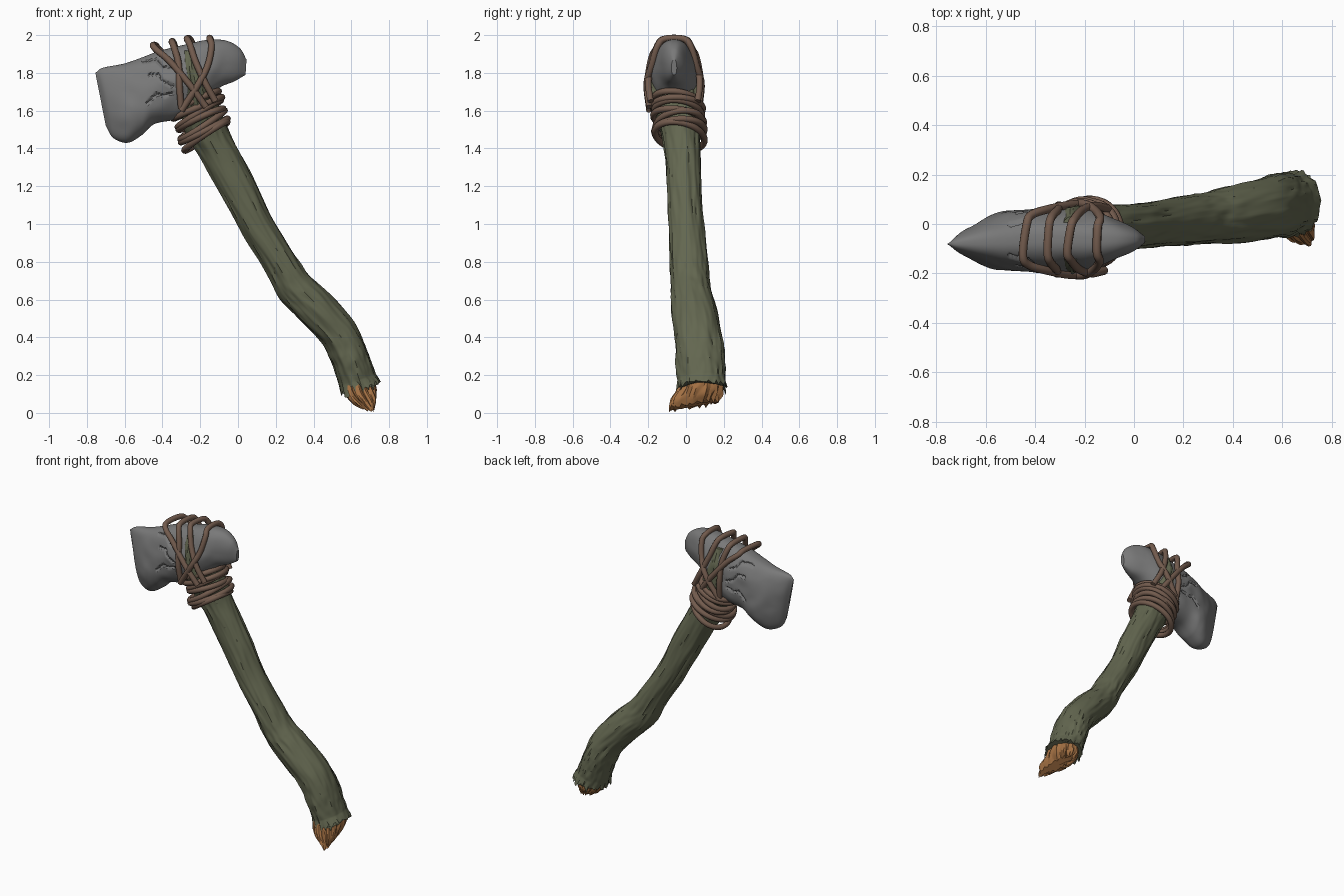
import bpy, bmesh, math, random
from mathutils import Vector, noise

random.seed(4)
if "Cube" in bpy.data.objects:
    bpy.data.objects.remove(bpy.data.objects["Cube"])


def material(name, r, g, b):
    mat = bpy.data.materials.new(name)
    mat.use_nodes = True
    mat.diffuse_color = (r, g, b, 1)
    mat.node_tree.nodes["Principled BSDF"].inputs["Base Color"].default_value = (r, g, b, 1)
    return mat


stone = material("grey stone", .19, .19, .19)
bark = material("green bark", .125, .135, .08)
cord = material("brown cord", .17, .105, .075)
wood = material("bare wood", .36, .16, .055)


def spline_at(points, t):
    """Smooth curve through the points, t from 0 to 1."""
    f = t * (len(points) - 1)
    i = min(int(f), len(points) - 2)
    f -= i
    b, c = points[i], points[i + 1]
    a = points[i - 1] if i else b * 2 - c
    d = points[i + 2] if i + 2 < len(points) else c * 2 - b
    return b + (c - a) * (f / 2) + (a * 2 - b * 5 + c * 4 - d) * (f * f / 2) \
        + (b * 3 - a - c * 3 + d) * (f ** 3 / 2)


def loft(name, stations, rings, sides, mat, power, shape, angle):
    """Skin a tube over (centre, side axis, up axis) stations."""
    centres, us, vs = zip(*stations)
    bm = bmesh.new()
    loops = []
    for i in range(rings + 1):
        t = i / rings
        c, u, v = (spline_at(list(p), t) for p in (centres, us, vs))
        loop = []
        for k in range(sides):
            a = math.tau * k / sides
            side = math.copysign(abs(math.cos(a)) ** power, math.cos(a))
            p = c + u * side + v * math.sin(a)
            loop.append(bm.verts.new(shape(p, c, t, a)))
        loops.append(loop)
    for low, high in zip(loops, loops[1:]):
        for k in range(sides):
            n = (k + 1) % sides
            bm.faces.new((low[k], low[n], high[n], high[k]))
    bm.faces.new(loops[0])
    bm.faces.new(loops[-1])
    bmesh.ops.recalc_face_normals(bm, faces=bm.faces)
    mesh = bpy.data.meshes.new(name)
    bm.to_mesh(mesh)
    bm.free()
    obj = bpy.data.objects.new(name, mesh)
    bpy.context.collection.objects.link(obj)
    mesh.materials.append(mat)
    bpy.ops.object.select_all(action="DESELECT")
    obj.select_set(True)
    bpy.context.view_layer.objects.active = obj
    bpy.ops.object.shade_smooth_by_angle(angle=math.radians(angle))


def rope(name, points, closed=False, radius=.0175):
    curve = bpy.data.curves.new(name, "CURVE")
    curve.dimensions = "3D"
    curve.bevel_depth = radius
    curve.bevel_resolution = 3
    curve.use_fill_caps = True
    line = curve.splines.new("POLY")
    line.points.add(len(points) - 1)
    for target, p in zip(line.points, points):
        target.co = (*p, 1)
    line.use_cyclic_u = closed
    line.use_smooth = True
    curve.materials.append(cord)
    bpy.context.collection.objects.link(bpy.data.objects.new(name, curve))


# Stone head: top x, top z, bottom x, bottom z, half thickness
head_y = -.063
head_rows = [
    (-.755, 1.80, -.70, 1.52, .006), (-.715, 1.827, -.66, 1.455, .05),
    (-.60, 1.85, -.585, 1.43, .10), (-.50, 1.885, -.51, 1.47, .122),
    (-.42, 1.915, -.44, 1.53, .127), (-.28, 1.95, -.31, 1.56, .127),
    (-.16, 1.975, -.19, 1.64, .115), (-.06, 1.97, -.10, 1.72, .083),
    (.01, 1.93, -.02, 1.755, .05), (.045, 1.87, .04, 1.79, .015)]
head_stations = []
for tx, tz, bx, bz, half in head_rows:
    # The cutting edge leans a little to the front
    y = head_y - .06 * max(0, -.45 - tx)
    top, bottom = Vector((tx, y, tz)), Vector((bx, y, bz))
    head_stations.append(((top + bottom) / 2, Vector((0, half, 0)), (top - bottom) / 2))

cracks = [
    [(-.50, 1.86), (-.43, 1.87), (-.40, 1.83), (-.36, 1.82)],
    [(-.47, 1.79), (-.42, 1.79), (-.39, 1.75), (-.34, 1.73)],
    [(-.48, 1.64), (-.43, 1.69), (-.39, 1.68), (-.35, 1.69)]]


def crack_distance(x, z):
    p, best = Vector((x, z)), 1
    for line in cracks:
        for a, b in zip(line, line[1:]):
            a, ab = Vector(a), Vector(b) - Vector(a)
            f = max(0, min(1, (p - a).dot(ab) / ab.length_squared))
            best = min(best, (p - a - ab * f).length)
    return best


def chip(p, c, t, a):
    # Narrower crown, broad dents and thin carved cracks on both faces
    dent = 1 - .08 * math.sin(a) + .1 * noise.noise(p * 6) + .05 * noise.noise(p * 13)
    q = p.copy()
    q.y = c.y + (p.y - c.y) * dent
    wobble = .008 * noise.noise(p * 25)
    depth = max(0, 1 - crack_distance(p.x + wobble, p.z + wobble) / .01)
    q.y -= math.copysign(.014 * depth, p.y - c.y) if abs(p.y - c.y) > .03 else 0
    return q


loft("stone_head", head_stations, 200, 120, stone, .8, chip, 35)

# Handle: centre x, y, z, then half width across x and across y
handle_rows = [
    (.643, .085, .145, .10, .122), (.615, .08, .23, .098, .128), (.583, .073, .32, .099, .13),
    (.525, .06, .43, .102, .122), (.38, .035, .585, .104, .112), (.29, .025, .68, .097, .105),
    (.22, .015, .80, .088, .10), (.095, 0, 1.0, .088, .092), (-.005, -.01, 1.2, .098, .09),
    (-.115, -.02, 1.4, .098, .095), (-.18, -.035, 1.53, .105, .11),
    (-.23, -.06, 1.70, .085, .135), (-.25, -.063, 1.82, .07, .128), (-.255, -.063, 1.92, .05, .09)]
handle_stations = []
path = [Vector(row[:3]) for row in handle_rows]
for i, row in enumerate(handle_rows):
    along = (path[min(i + 1, len(path) - 1)] - path[max(i - 1, 0)]).normalized()
    across = Vector((0, 1, 0)).cross(along).normalized()
    handle_stations.append((path[i], along.cross(across) * row[4], across * row[3]))


def bark_shape(p, c, t, a):
    # Long ridges, knots and a torn lower edge
    ring = Vector((math.cos(a) * 3, math.sin(a) * 3, t * 9))
    fine = Vector((math.cos(a) * 7, math.sin(a) * 7, t * 20))
    swell = 1 + .07 * noise.noise(ring) + .055 * noise.noise(fine)
    q = c + (p - c) * swell
    torn = max(0, 1 - t / .03)
    if torn:
        tooth = noise.noise(Vector((math.cos(a) * 6, math.sin(a) * 6, 9)))
        q += (q - c) * .14 * torn * (.6 + tooth)
        q.z -= torn * (.014 + .05 * tooth)
        q.x += torn * .01
    return q


loft("bark_handle", handle_stations, 260, 72, bark, 1, bark_shape, 43)

# Splintered wood at the broken end of the handle
stub_stations = [
    (Vector((.63, .085, .21)), Vector((0, .10, 0)), Vector((.07, 0, .02))),
    (Vector((.645, .073, .13)), Vector((0, .122, .01)), Vector((.08, 0, .02))),
    (Vector((.668, .055, .075)), Vector((-.015, .14, .02)), Vector((.062, 0, .02))),
    (Vector((.685, .045, .04)), Vector((-.025, .132, .025)), Vector((.028, 0, .01)))]


def splinter(p, c, t, a):
    n = noise.noise(Vector((math.cos(a) * 5, math.sin(a) * 5, t * 2)))
    q = c + (p - c) * (1 + .18 * n)
    q.z += .035 * t * noise.noise(Vector((math.cos(a) * 7, math.sin(a) * 7, 3)))
    q.z = max(q.z, 0)
    return q


loft("broken_end", stub_stations, 16, 60, wood, 1, splinter, 25)

# Cord bands wound round the neck
bands = 7
for i in range(bands):
    f = i / (bands - 1)
    centre = Vector((-.222, -.045, 1.645)).lerp(Vector((-.17, -.033, 1.465)), f)
    tilt = math.radians(29 + random.uniform(-6, 6))
    roll = random.uniform(-.12, .12)
    wide = Vector((math.cos(tilt), roll, math.sin(tilt))) * random.uniform(.127, .142)
    deep = Vector((0, 1, roll)) * random.uniform(.122, .134)
    rope(f"neck_band_{i + 1}", [centre + wide * math.cos(a) + deep * math.sin(a)
         for a in (math.tau * k / 48 for k in range(48))], True)

# Cord strands crossing over the head: x, half depth, z from crown to neck
strands = [
    [(-.45, .06, 1.945), (-.43, .10, 1.92), (-.36, .124, 1.86), (-.25, .143, 1.73), (-.17, .13, 1.62)],
    [(-.35, .05, 1.965), (-.34, .09, 1.94), (-.315, .12, 1.85), (-.31, .138, 1.73), (-.30, .125, 1.61)],
    [(-.27, .05, 1.98), (-.255, .085, 1.95), (-.225, .118, 1.86), (-.175, .136, 1.75), (-.12, .125, 1.65)],
    [(-.15, .05, 1.98), (-.14, .088, 1.94), (-.16, .118, 1.84), (-.21, .145, 1.74), (-.30, .13, 1.60)]]
for i, half in enumerate(strands):
    front = [Vector((x, head_y - d, z)) for x, d, z in half]
    lean = random.uniform(0, .03)
    back = [Vector((x + lean, head_y + d, z)) for x, d, z in half]
    whole = front[::-1] + back
    rope(f"head_strand_{i + 1}", [spline_at(whole, k / 60) for k in range(61)])
